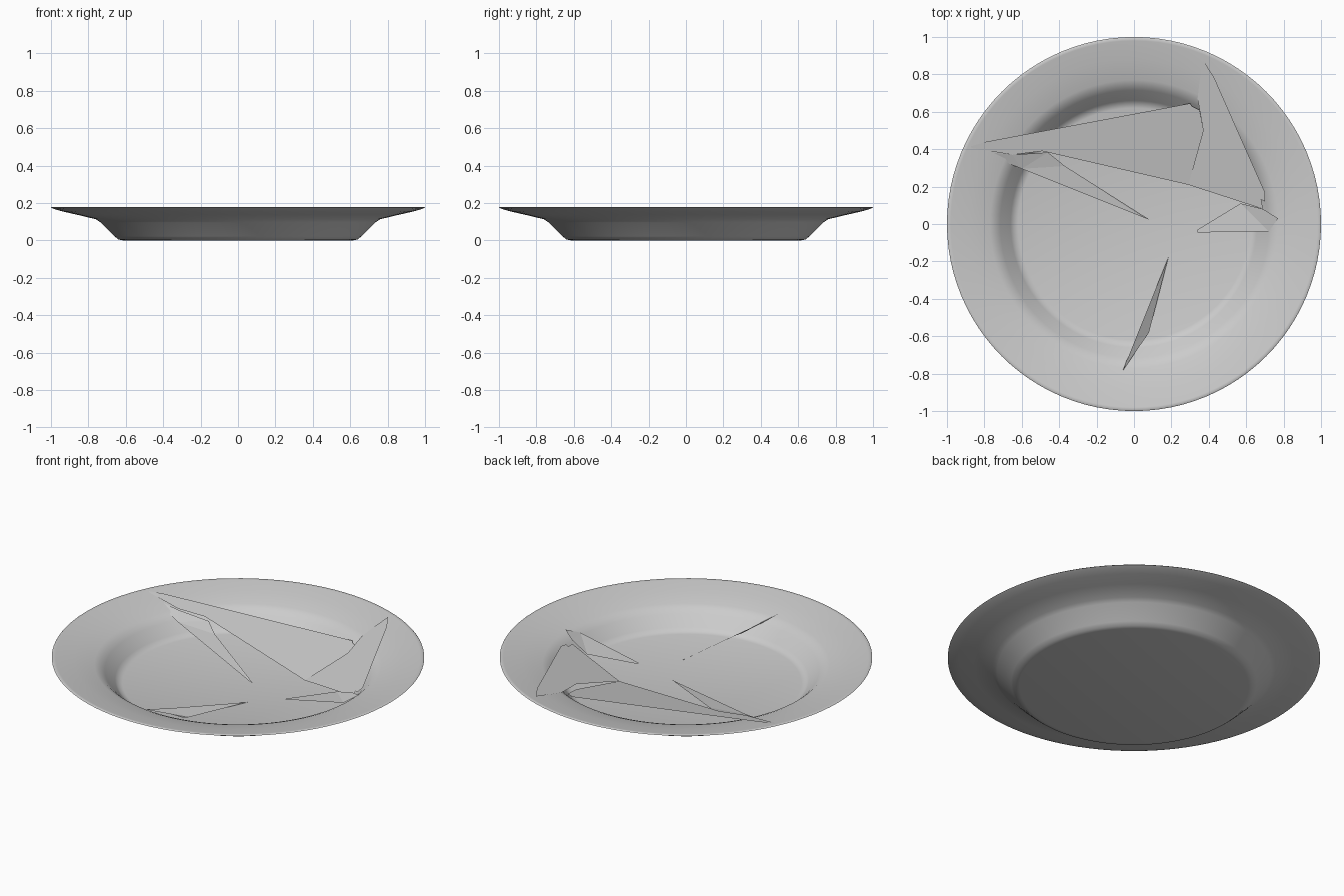
import bpy, bmesh, math

def make_object(name, bm):
    mesh = bpy.data.meshes.new(name)
    bm.to_mesh(mesh)
    bm.free()
    obj = bpy.data.objects.new(name, mesh)
    bpy.context.collection.objects.link(obj)
    return obj

# Plate: closed profile (radius, height) spun around z
profile = [(0, 0), (0.615, 0), (0.64, 0.005), (0.66, 0.022), (0.735, 0.096),
           (0.76, 0.113), (0.86, 0.137), (0.94, 0.155), (0.985, 0.168), (1.0, 0.175),
           (0.995, 0.179), (0.98, 0.177), (0.88, 0.157), (0.77, 0.134),
           (0.74, 0.122), (0.715, 0.1), (0.66, 0.045), (0.645, 0.03),
           (0.62, 0.023), (0, 0.022)]
bm = bmesh.new()
verts = [bm.verts.new((r, 0, z)) for r, z in profile]
edges = [bm.edges.new(pair) for pair in zip(verts, verts[1:])]
bmesh.ops.spin(bm, geom=verts + edges, cent=(0, 0, 0), axis=(0, 0, 1),
               angle=2 * math.pi, steps=96, use_merge=True)
bmesh.ops.remove_doubles(bm, verts=bm.verts[:], dist=1e-5)
bmesh.ops.recalc_face_normals(bm, faces=bm.faces[:])
plate = make_object("plate", bm)
bpy.context.view_layer.objects.active = plate
plate.select_set(True)
bpy.ops.object.shade_smooth_by_angle(angle=math.radians(50))

# Broken shards: flat outlines; the flag tells whether the face looks up
def shard(name, points, up=True):
    bm = bmesh.new()
    face = bm.faces.new([bm.verts.new(p) for p in points])
    face.normal_update()
    if (face.normal.z > 0) != up:
        face.normal_flip()
    bmesh.ops.triangulate(bm, faces=[face])
    make_object(name, bm)

def on_plane(outline, origin, slope_x, slope_y):
    ox, oy, oz = origin
    return [(x, y, oz + (x - ox) * slope_x + (y - oy) * slope_y) for x, y in outline]

shard("large_shard", on_plane(
    [(-0.89, 0.41), (-0.65, 0.37), (-0.49, 0.39), (0.29, 0.21), (0.37, 0.5),
     (0.35, 0.61), (0.31, 0.63), (0.30, 0.645), (-0.79, 0.44)],
    (0.29, 0.21, 0.036), -0.09, 0.165))

shard("right_shard", on_plane(
    [(0.37, 0.875), (0.35, 0.76), (0.34, 0.67), (0.37, 0.5), (0.29, 0.21),
     (0.69, 0.08), (0.68, 0.13), (0.70, 0.12), (0.70, 0.17), (0.58, 0.44), (0.43, 0.78)],
    (0.29, 0.21, 0.036), 0.221, 0.187))

shard("left_shard", [(-0.84, 0.39, 0.157), (-0.60, 0.295, 0.11), (0.05, 0.035, 0.033),
                     (0.08, 0.025, 0.033), (-0.37, 0.31, 0.095), (-0.46, 0.383, 0.12),
                     (-0.65, 0.37, 0.14)])

shard("pointed_shard", [(0.34, -0.03, 0.033), (0.34, -0.045, 0.033), (0.72, -0.04, 0.113),
                        (0.77, 0.03, 0.145), (0.69, 0.08, 0.122), (0.57, 0.11, 0.082)], up=False)

shard("sliver_shard", [(0.185, -0.175, 0.025), (0.08, -0.58, 0.062), (0.06, -0.61, 0.068),
                       (-0.04, -0.73, 0.135), (-0.06, -0.785, 0.15), (0.0, -0.635, 0.115)], up=False)
